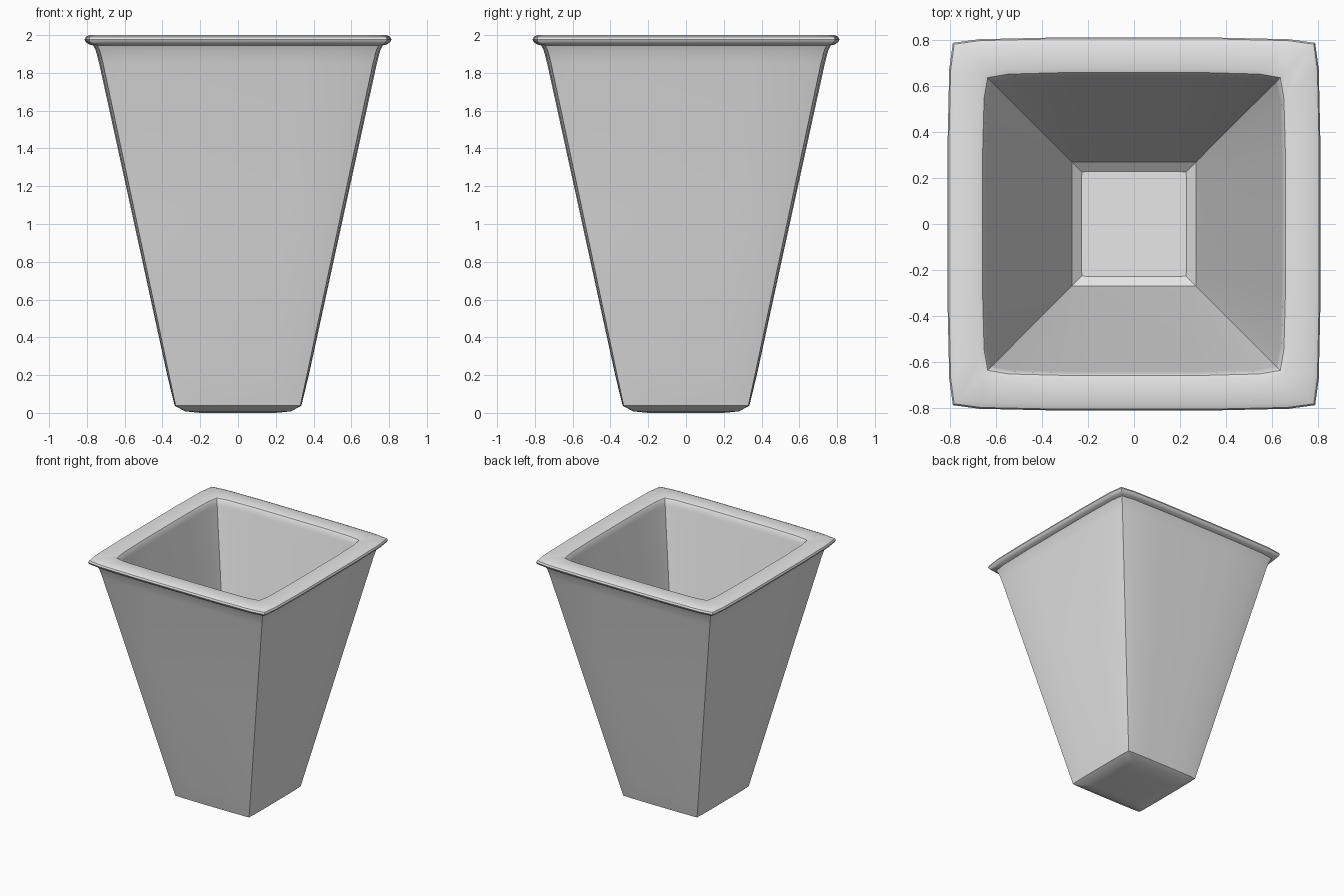
import bpy
import bmesh
import math

if "Cube" in bpy.data.objects:
    bpy.data.objects.remove(bpy.data.objects["Cube"])

# One plain grey finish
grey = bpy.data.materials.new("plain_grey")
grey.diffuse_color = (0.8, 0.8, 0.8, 1.0)
grey.use_nodes = True
grey.node_tree.nodes["Principled BSDF"].inputs["Base Color"].default_value = grey.diffuse_color


def square_ring(bm, half, z, corner):
    """Square outline with gently bowed sides and corners pulled in by 'corner'."""
    dip = 1 - corner
    side = [(-corner, corner), (-0.83, 1 - 0.3 * dip), (-0.45, 1.0),
            (0.45, 1.0), (0.83, 1 - 0.3 * dip)]
    verts = []
    for turn in range(4):
        c, s = round(math.cos(turn * math.pi / 2)), round(math.sin(turn * math.pi / 2))
        for x, y in side:
            verts.append(bm.verts.new((half * (x * c + y * s), half * (y * c - x * s), z)))
    return verts


# Half width, height and corner factor, from under the base, over the lip, to the inner floor
profile = [
    (0.20, 0.000, 0.99), (0.28, 0.008, 0.99), (0.335, 0.038, 0.985),   # base
    (0.347, 0.085, 0.98), (0.375, 0.20, 0.972), (0.56, 1.05, 0.972),   # outer wall
    (0.735, 1.85, 0.972), (0.752, 1.915, 0.972), (0.766, 1.945, 0.972),
    (0.79, 1.952, 0.972), (0.806, 1.963, 0.972), (0.812, 1.977, 0.972),  # rolled lip
    (0.806, 1.991, 0.972), (0.785, 2.0, 0.972), (0.68, 2.0, 0.968),
    (0.66, 1.994, 0.966), (0.65, 1.978, 0.965), (0.643, 1.945, 0.966),
    (0.615, 1.81, 0.97), (0.46, 1.07, 0.98), (0.305, 0.33, 0.99),      # inner wall
    (0.27, 0.175, 0.998), (0.228, 0.14, 0.998),                        # inner floor edge
]

bm = bmesh.new()
rings = [square_ring(bm, *p) for p in profile]
for low, high in zip(rings, rings[1:]):
    n = len(low)
    for i in range(n):
        j = (i + 1) % n
        bm.faces.new((low[i], low[j], high[j], high[i]))

# Close the underside and the inner floor
bm.faces.new(rings[0])
bm.faces.new(rings[-1])
bmesh.ops.recalc_face_normals(bm, faces=bm.faces)

mesh = bpy.data.meshes.new("planter_pot")
bm.to_mesh(mesh)
bm.free()
mesh.materials.append(grey)
pot = bpy.data.objects.new("planter_pot", mesh)
bpy.context.collection.objects.link(pot)

# Smooth walls with crisp corner edges
bpy.context.view_layer.objects.active = pot
pot.select_set(True)
bpy.ops.object.shade_smooth_by_angle(angle=math.radians(35))
